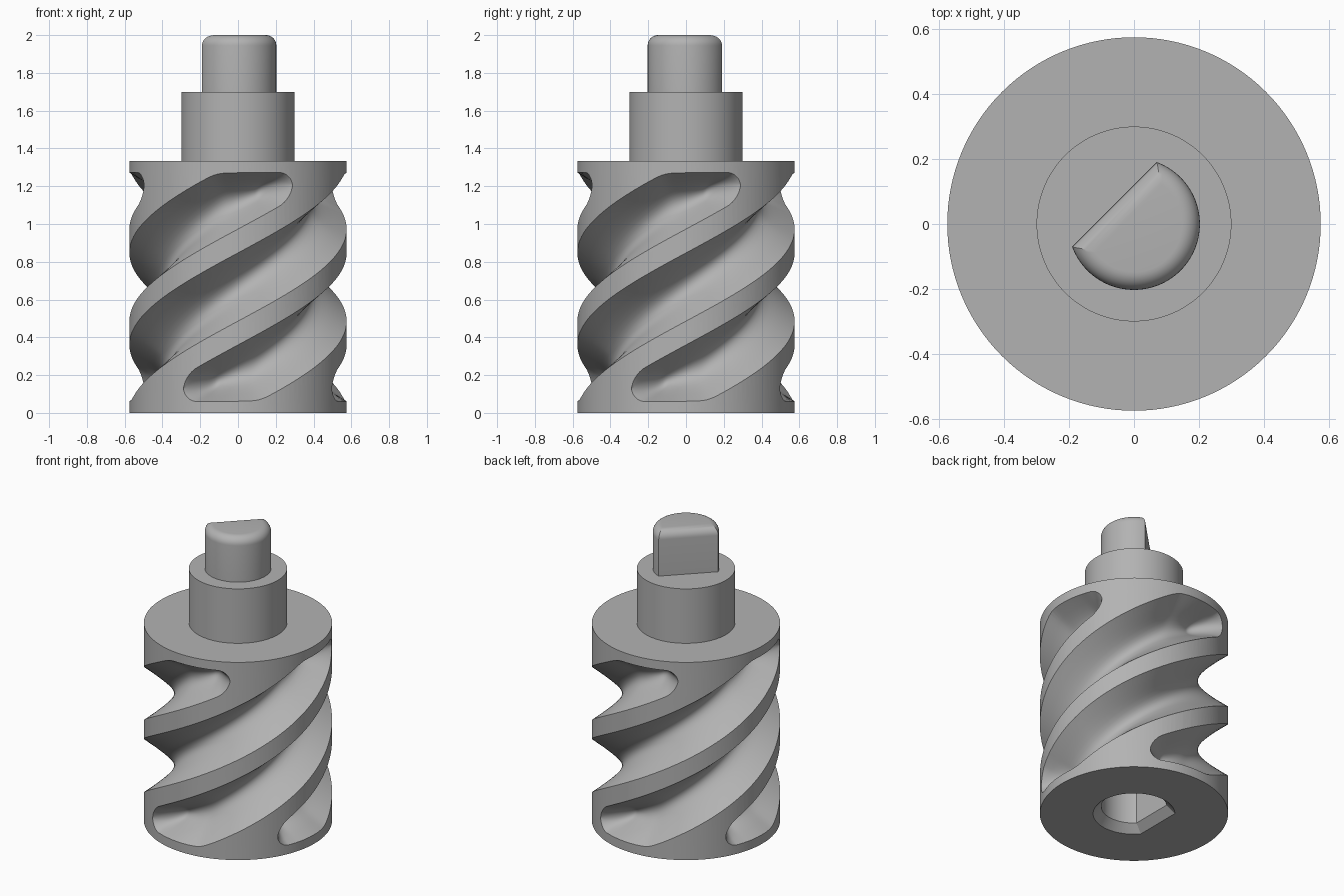
import bpy, bmesh, math
from math import pi, sin, cos, sqrt, radians

if "Cube" in bpy.data.objects:
    bpy.data.objects.remove(bpy.data.objects["Cube"])

R, H = 0.575, 1.333          # barrel radius and height
LEAD, HALF = 1.95, 0.181     # helix lead, groove half height
DEPTH = 0.185
Z_LO, Z_HI = 0.06, H - 0.06  # limits of the grooves

steel = bpy.data.materials.new("plain_grey")
steel.diffuse_color = (0.45, 0.45, 0.45, 1)
steel.use_nodes = True
steel.node_tree.nodes["Principled BSDF"].inputs["Base Color"].default_value = steel.diffuse_color


def make(name, bm):
    bmesh.ops.recalc_face_normals(bm, faces=bm.faces)
    me = bpy.data.meshes.new(name)
    bm.to_mesh(me)
    bm.free()
    me.materials.append(steel)
    ob = bpy.data.objects.new(name, me)
    bpy.context.collection.objects.link(ob)
    return ob


def loft(bm, rings):
    """Skin closed rings of equal length and cap both ends."""
    vs = [[bm.verts.new(p) for p in ring] for ring in rings]
    n = len(vs[0])
    for a, b in zip(vs, vs[1:]):
        for i in range(n):
            bm.faces.new((a[i], a[(i + 1) % n], b[(i + 1) % n], b[i]))
    bm.faces.new(vs[0])
    bm.faces.new(vs[-1])


def circle(r, z, n=128):
    return [(r * cos(2 * pi * i / n), r * sin(2 * pi * i / n), z) for i in range(n)]


def d_ring(r, offset, normal, z, n=64):
    """Circle of radius r with a flat at the given distance and direction."""
    half = math.acos(offset / r)
    angs = [normal + half + (2 * pi - 2 * half) * i / n for i in range(n + 1)]
    return [(r * cos(a), r * sin(a), z) for a in angs]


def cylinder(name, r, z0, z1):
    bm = bmesh.new()
    loft(bm, [circle(r, z0), circle(r, z1)])
    return make(name, bm)


def soft_max(a, b, k=0.02):
    return (a + b + sqrt((a - b) ** 2 + k * k)) / 2


def cut(target, cutter):
    cutter.hide_render = True
    m = target.modifiers.new("cut", 'BOOLEAN')
    m.operation, m.solver, m.object = 'DIFFERENCE', 'EXACT', cutter
    bpy.context.view_layer.objects.active = target
    bpy.ops.object.modifier_apply(modifier=m.name)
    bpy.data.objects.remove(cutter)


# groove cross-section: position across the groove, share of full depth
half_profile = [(1, 0), (.75, .36), (.6, .57), (.48, .72), (.36, .85), (.24, .935), (.12, .985)]
profile = half_profile + [(0, 1)] + [(-t, d) for t, d in reversed(half_profile)]


def groove_rings(turn):
    start, end = radians(-30), radians(210)
    cap, ramp, n = 0.13, 0.27, 110
    rings = []
    for i in range(n + 1):
        # stations crowd towards both rounded ends
        u = i / n
        u = 0.35 * u + 0.65 * (1 - cos(pi * u)) / 2
        a = start + (end - start) * u
        s = max(min(a - start, end - a), 0.0015)
        mid = H / 2 + LEAD * (a - pi / 2) / (2 * pi)
        lo = soft_max(mid - HALF, Z_LO)
        hi = -soft_max(-mid - HALF, -Z_HI)
        f = sqrt(1 - (1 - min(1, s / cap)) ** 2)
        g = sin(pi / 2 * min(1, s / ramp))
        c, w = (lo + hi) / 2, (hi - lo) / 2 * f
        section = [(R + 0.05, 1)] + [(R - DEPTH * g * d, t) for t, d in profile] + [(R + 0.05, -1)]
        ang = a - pi / 2 + turn
        rings.append([(r * cos(ang), r * sin(ang), c + w * t) for r, t in section])
    return rings


# barrel with four helical grooves
barrel = cylinder("grooved_barrel", R, 0, H)
bm = bmesh.new()
for k in range(4):
    loft(bm, groove_rings(k * pi / 2))
cut(barrel, make("groove_cutter", bm))

# D-shaped socket with chamfered mouth in the underside
bm = bmesh.new()
loft(bm, [d_ring(r, r - 0.06, pi, z) for r, z in ((.27, -.02), (.20, .05), (.20, .34))])
cut(barrel, make("socket_cutter", bm))

# collar
collar = cylinder("collar", 0.30, H, 1.70)

# D-shaped drive shaft with rounded top edge
F = 0.055
bm = bmesh.new()
steps = [(0, 1.70)] + [(F * (1 - cos(a)), 2 - F + F * sin(a))
                       for a in (pi / 2 * i / 8 for i in range(9))]
loft(bm, [d_ring(0.203 - i, 0.085 - i, radians(135), z) for i, z in steps])
shaft = make("drive_shaft", bm)

# smooth shading with sharp edges kept
for ob in (barrel, collar, shaft):
    bpy.ops.object.select_all(action='DESELECT')
    ob.select_set(True)
    bpy.context.view_layer.objects.active = ob
    bpy.ops.object.shade_smooth_by_angle(angle=radians(30))
